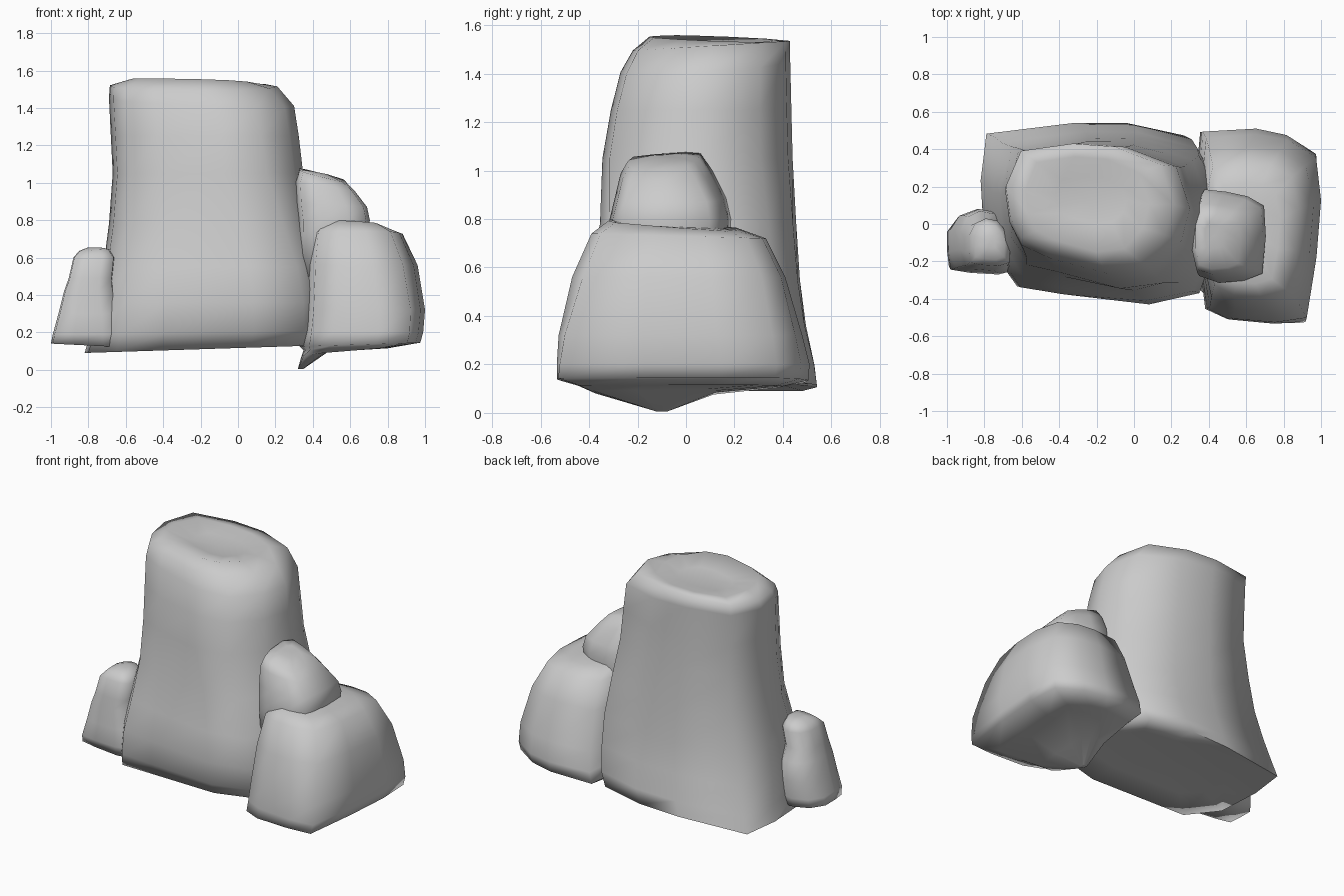
import bpy, bmesh, math


def rock(name, low, high, levels):
    """Loft from a low outline to a high one; level: z, x0, x1, y0, y1, x tilt, y tilt."""
    bm = bmesh.new()
    rings = []
    n = len(low)
    zmin, zmax = levels[0][0], levels[-1][0]
    for z, x0, x1, y0, y1, tx, ty in levels:
        t = min(1, max(0, 1.4 * (z - zmin) / (zmax - zmin)))
        cx, hx, cy, hy = (x0 + x1) / 2, (x1 - x0) / 2, (y0 + y1) / 2, (y1 - y0) / 2
        ring = []
        for (u0, v0), (u1, v1) in zip(low, high):
            u, v = u0 + (u1 - u0) * t, v0 + (v1 - v0) * t
            ring.append(bm.verts.new((cx + u * hx, cy + v * hy, z + tx * u + ty * v)))
        rings.append(ring)
    for a, b in zip(rings, rings[1:]):
        for i in range(n):
            j = (i + 1) % n
            bm.faces.new((a[i], a[j], b[j], b[i]))
    # close both ends with a fan
    for ring in (rings[0], rings[-1]):
        c = bm.verts.new([sum(v.co[k] for v in ring) / n for k in range(3)])
        for i in range(n):
            bm.faces.new((ring[i], ring[(i + 1) % n], c))
    bmesh.ops.recalc_face_normals(bm, faces=bm.faces)
    me = bpy.data.meshes.new(name)
    bm.to_mesh(me)
    bm.free()
    ob = bpy.data.objects.new(name, me)
    bpy.context.collection.objects.link(ob)
    bpy.ops.object.select_all(action='DESELECT')
    ob.select_set(True)
    bpy.context.view_layer.objects.active = ob
    bpy.ops.object.shade_smooth_by_angle(angle=math.radians(100))
    return ob


# Tall main boulder
rock("main_boulder",
     [(-.73, -.88), (-.35, -.92), (.42, -1), (.85, -.85), (1, -.1), (.95, .4),
      (.75, .85), (.26, 1), (-.2, 1), (-.95, .87), (-1, .3), (-.97, -.42)],
     [(-.82, -.55), (-.5, -.76), (.15, -1), (.6, -.93), (.9, -.5), (1, 0),
      (.85, .65), (.3, .95), (-.2, 1), (-.82, .88), (-1, .3), (-.95, -.2)],
     [(.125, -.60, .30, -.15, .36, .01, 0),
      (.11, -.82, .42, -.34, .54, .02, 0),
      (.20, -.79, .46, -.40, .53, .01, 0),
      (.36, -.76, .48, -.43, .495, 0, 0),
      (.55, -.72, .47, -.41, .47, 0, 0),
      (.78, -.69, .415, -.355, .455, 0, 0),
      (1.05, -.67, .35, -.345, .44, 0, 0),
      (1.25, -.68, .325, -.31, .435, 0, 0),
      (1.43, -.69, .30, -.27, .43, -.02, .02),
      (1.515, -.685, .21, -.22, .43, 0, .02),
      (1.545, -.58, .08, -.15, .36, -.01, -.01),
      (1.515, -.42, -.04, .0, .25, 0, 0)])

# Wide boulder on the right, its underside drawn to a point at the inner edge
rock("right_boulder",
     [(-.85, -.84), (-.5, -.93), (.3, -.98), (.8, -1), (.92, -.3), (1, .3),
      (1, .72), (.5, .92), (0, 1), (-.95, .98), (-1, .5), (-.95, -.2)],
     [(-.82, -.82), (-.4, -.97), (.2, -1), (.74, -.9), (.93, -.3), (1, .3),
      (.86, .78), (.4, .96), (-.1, 1), (-.85, .95), (-1, .5), (-1, -.3)],
     [(.005, .32, .35, -.12, -.08, 0, 0),
      (.085, .34, .48, -.39, .12, .01, 0),
      (.11, .35, .80, -.45, .40, .005, 0),
      (.135, .33, .975, -.54, .505, .01, 0),
      (.20, .34, .99, -.54, .51, 0, 0),
      (.32, .35, 1.0, -.53, .48, 0, 0),
      (.56, .36, .96, -.47, .41, 0, 0),
      (.73, .385, .88, -.39, .33, 0, -.01),
      (.775, .45, .78, -.32, .22, -.01, -.02),
      (.765, .53, .68, -.15, .10, 0, 0)])

ROUND = [(-.85, -.85), (-.3, -1), (.4, -.95), (.9, -.8), (1, 0), (.95, .65),
         (.5, .85), (-.1, .95), (-.7, 1), (-1, .6), (-1, -.3)]

# Middle boulder resting between the two
rock("middle_boulder", ROUND, ROUND,
     [(.50, .32, .66, -.28, .17, 0, 0),
      (.72, .32, .69, -.31, .18, 0, 0),
      (.80, .32, .705, -.315, .185, 0, 0),
      (.88, .31, .69, -.295, .165, -.01, 0),
      (.98, .31, .625, -.27, .11, -.025, 0),
      (1.04, .33, .57, -.24, .06, -.03, .01),
      (1.055, .38, .48, -.13, 0, -.01, 0)])

# Small knobbly boulder on the left
LEFT = [(-.95, -.85), (-.4, -.95), (.4, -1), (.95, -.85), (1, 0), (.75, .5),
        (.35, .9), (-.2, 1), (-.7, .8), (-1, .3), (-1, -.3)]
rock("left_boulder", LEFT, LEFT,
     [(.13, -1.0, -.60, -.25, .07, -.01, 0),
      (.19, -.99, -.61, -.27, .08, 0, 0),
      (.30, -.96, -.63, -.26, .08, 0, 0),
      (.42, -.93, -.665, -.25, .07, 0, 0),
      (.49, -.905, -.67, -.24, .02, 0, 0),
      (.60, -.88, -.66, -.225, .03, 0, 0),
      (.64, -.85, -.69, -.19, 0, .005, 0),
      (.655, -.80, -.74, -.13, -.06, 0, 0)])
